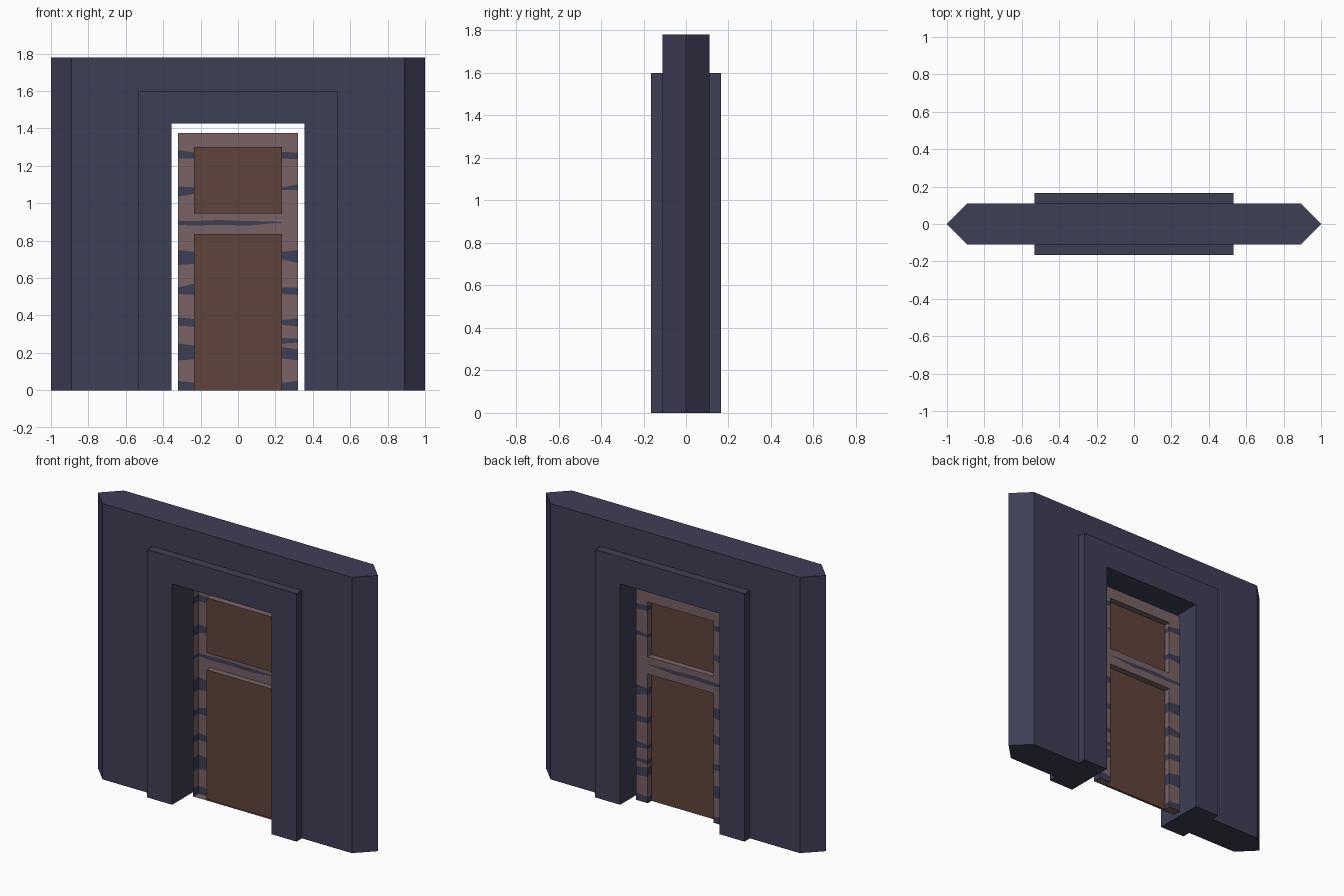
import bpy, bmesh
from mathutils import Vector

if "Cube" in bpy.data.objects:
    bpy.data.objects.remove(bpy.data.objects["Cube"])


def material(name, srgb):
    m = bpy.data.materials.new(name)
    m.diffuse_color = [(c / 255 / 12.92 if c < 11 else ((c / 255 + 0.055) / 1.055) ** 2.4)
                       for c in srgb] + [1.0]
    m.use_nodes = True
    m.node_tree.nodes["Principled BSDF"].inputs["Base Color"].default_value = m.diffuse_color
    return m


STONE = material("dark_slate", (62, 62, 86))
WOOD = material("pale_wood", (120, 98, 101))
PANEL = material("brown_panel", (96, 68, 59))


def make_object(name, bm, mats):
    me = bpy.data.meshes.new(name)
    bm.to_mesh(me)
    bm.free()
    for m in mats:
        me.materials.append(m)
    ob = bpy.data.objects.new(name, me)
    bpy.context.collection.objects.link(ob)
    return ob


def prism(name, plan, z0, z1):
    """Closed prism from an x, y outline."""
    bm = bmesh.new()
    base = bm.faces.new([bm.verts.new((x, y, z0)) for x, y in plan])
    top = bmesh.ops.extrude_face_region(bm, geom=[base])["geom"]
    bmesh.ops.translate(bm, vec=(0, 0, z1 - z0),
                        verts=[g for g in top if isinstance(g, bmesh.types.BMVert)])
    bmesh.ops.recalc_face_normals(bm, faces=bm.faces)
    return make_object(name, bm, [STONE])


def rect(x, y):
    return [(-x, -y), (x, -y), (x, y), (-x, y)]


def combine(ob, tool, op):
    tool.hide_render = True
    mod = ob.modifiers.new(op, 'BOOLEAN')
    mod.operation, mod.object, mod.solver = op, tool, 'EXACT'
    bpy.context.view_layer.objects.active = ob
    bpy.ops.object.modifier_apply(modifier=mod.name)
    bpy.data.objects.remove(tool)


# Wall with pointed ends, raised surround and doorway
wall = prism("wall", [(-1, 0), (-.89, -.11), (.89, -.11), (1, 0), (.89, .11), (-.89, .11)], -.1, 1.78)
combine(wall, prism("surround", rect(.533, .165), -.2, 1.60), 'UNION')
combine(wall, prism("opening_cutter", rect(.355, .4), -.3, 1.425), 'DIFFERENCE')
combine(wall, prism("base_cutter", rect(2, .8), -.5, 0), 'DIFFERENCE')

# Door: a thin shell, open to the front
bm = bmesh.new()
W, S, P = 0, 1, 2          # wood, slate marks, panel
XO, XI = .32, .235         # outer and inner edge of the stiles
YF, YP, YB = 0, .015, .055  # front rim, panel plane, back face


def quad(pts, normal, mat):
    f = bm.faces.new([bm.verts.new(p) for p in pts])
    f.normal_update()
    if f.normal.dot(Vector(normal)) < 0:
        f.normal_flip()
    f.material_index = mat


def flat(x0, x1, z0, z1, y, mat):
    quad([(x0, y, z0), (x1, y, z0), (x1, y, z1), (x0, y, z1)], (0, 1, 0), mat)


def level(x, y0, y1, z, up, mat):
    quad([(-x, y0, z), (x, y0, z), (x, y1, z), (-x, y1, z)], (0, 0, up), mat)


# Stiles: (outer z, inner z, colour above)
left = [(0, 0, S), (.05, .04, W), (.16, .165, S), (.25, .24, W), (.345, .34, S), (.39, .38, W),
        (.515, .51, S), (.55, .57, W), (.67, .675, S), (.75, .74, W), (.835, .835, W),
        (.885, .88, S), (.905, .905, W), (.945, .945, W), (1.035, 1.05, S), (1.09, 1.085, W),
        (1.24, 1.24, S), (1.285, 1.27, W), (1.30, 1.30, W), (1.375, 1.375, W)]
right = [(0, 0, S), (.05, .04, W), (.16, .17, S), (.22, .23, W), (.255, .25, S), (.275, .28, W),
         (.34, .35, S), (.385, .375, W), (.51, .515, S), (.55, .55, W), (.68, .70, S),
         (.75, .74, W), (.835, .835, W), (.945, .945, W), (1.07, 1.07, S), (1.10, 1.085, W),
         (1.235, 1.24, S), (1.27, 1.275, W), (1.30, 1.30, W), (1.375, 1.375, W)]
for s, rows in ((-1, left), (1, right)):
    for (o0, i0, mat), (o1, i1, _) in zip(rows, rows[1:]):
        quad([(s * XO, YF, o0), (s * XO, YB, o0), (s * XO, YB, o1), (s * XO, YF, o1)], (s, 0, 0), mat)
        quad([(s * XO, YB, o0), (s * XI, YB, i0), (s * XI, YB, i1), (s * XO, YB, o1)], (0, 1, 0), mat)
        if i1 <= .835 or .945 <= i0 < 1.30:   # sides of the panel recesses
            quad([(s * XI, YB, i0), (s * XI, YP, i0), (s * XI, YP, i1), (s * XI, YB, i1)], (-s, 0, 0), mat)
    # stile foot
    quad([(s * XI, YF, 0), (s * XO, YF, 0), (s * XO, YB, 0), (s * XI, YB, 0)], (0, 0, -1), W)

# Top rail, door head and recess ledges
flat(-XI, XI, 1.30, 1.375, YB, W)
level(XO, YF, YB, 1.375, 1, W)
level(XI, YP, YB, 1.30, -1, W)
level(XI, YP, YB, .945, 1, W)
level(XI, YP, YB, .835, -1, W)
level(XI, YF, YP, 0, -1, P)

# Middle rail with a tapering mark
mark = [(-XI, .88, .905), (-.1, .885, .91), (.05, .88, .905), (.19, .893, .902), (XI, .896, .899)]
for (x0, a0, b0), (x1, a1, b1) in zip(mark, mark[1:]):
    for lo0, hi0, lo1, hi1, mat in ((.835, a0, .835, a1, W), (a0, b0, a1, b1, S), (b0, .945, b1, .945, W)):
        quad([(x0, YB, lo0), (x1, YB, lo1), (x1, YB, hi1), (x0, YB, hi0)], (0, 1, 0), mat)

# Recessed panels
flat(-XI, XI, 0, .835, YP, P)
flat(-XI, XI, .945, 1.30, YP, P)

bmesh.ops.remove_doubles(bm, verts=bm.verts, dist=.0005)
make_object("door", bm, [WOOD, STONE, PANEL])
